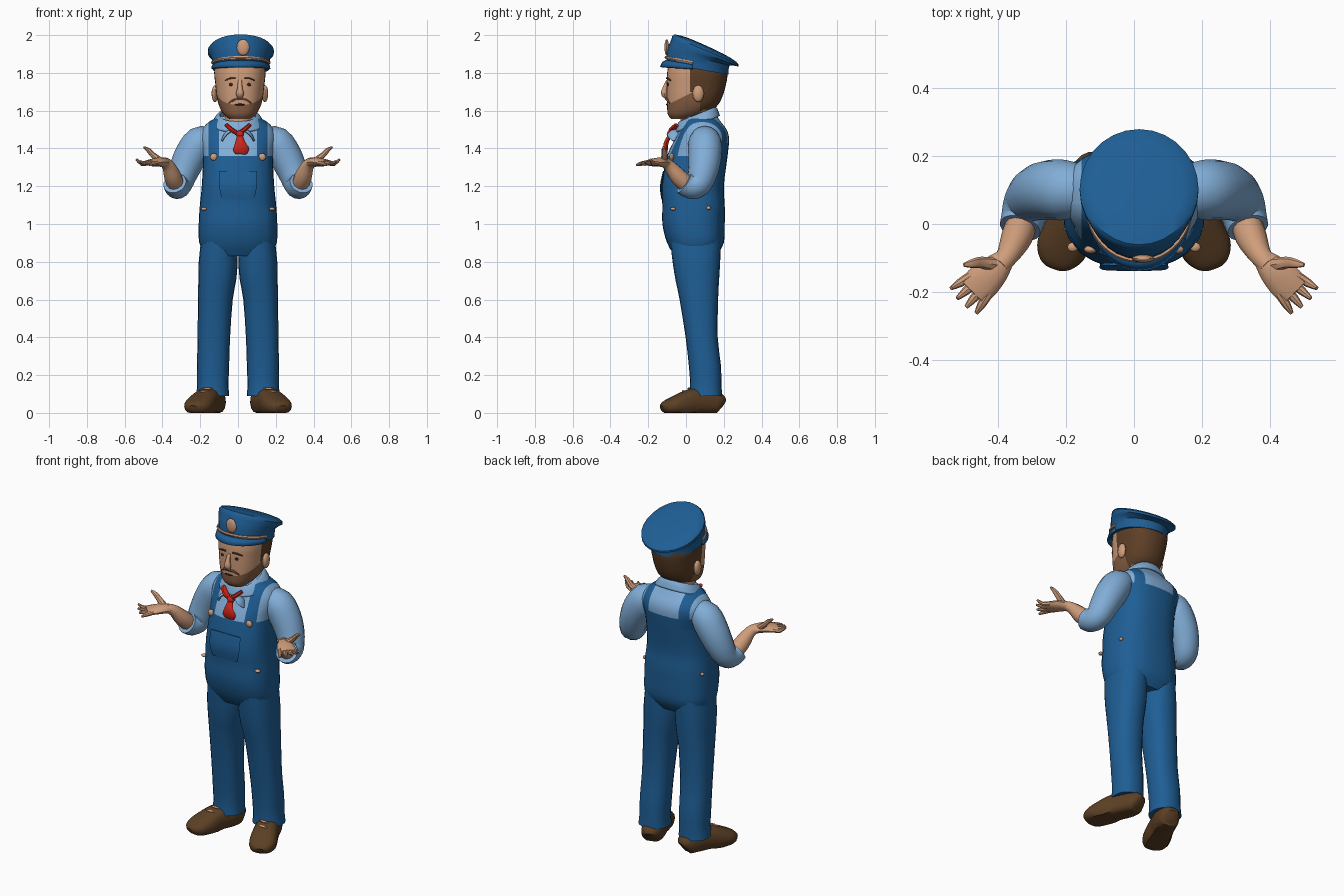
import bpy, bmesh, math
from mathutils import Vector

def material(name, rgb):
    m = bpy.data.materials.new(name)
    m.diffuse_color = (*rgb, 1)
    return m

BLUE = material("denim blue", (0.013, 0.112, 0.30))
SHIRT = material("light blue", (0.22, 0.42, 0.68))
SKIN = material("skin", (0.63, 0.34, 0.20))
HAIR = material("hair brown", (0.11, 0.05, 0.02))
BEARD = material("beard brown", (0.25, 0.115, 0.06))
SHOE = material("shoe brown", (0.105, 0.05, 0.018))
RED = material("red", (0.62, 0.018, 0.01))
DARK = material("dark brown", (0.035, 0.018, 0.01))

def finish(bm, name, mats, mirror=False):
    bmesh.ops.recalc_face_normals(bm, faces=bm.faces)
    me = bpy.data.meshes.new(name)
    bm.to_mesh(me)
    bm.free()
    for m in mats if isinstance(mats, list) else [mats]:
        me.materials.append(m)
    ob = bpy.data.objects.new(name, me)
    bpy.context.collection.objects.link(ob)
    if mirror:
        mod = ob.modifiers.new("mirror", 'MIRROR')
        mod.use_mirror_merge = False
    return ob

def spline(pts, k):
    """Catmull-Rom resampling of tuples of any length."""
    out = []
    for i in range(len(pts) - 1):
        a, b, c, d = pts[max(i - 1, 0)], pts[i], pts[i + 1], pts[min(i + 2, len(pts) - 1)]
        for j in range(k):
            t = j / k
            out.append(tuple(0.5 * (2 * q + (r - p) * t + (2 * p - 5 * q + 4 * r - s) * t * t
                                    + (3 * q - p - 3 * r + s) * t ** 3)
                             for p, q, r, s in zip(a, b, c, d)))
    return out + [tuple(pts[-1])]

def skin(rings, closed=True, caps=True):
    bm = bmesh.new()
    vs = [[bm.verts.new(p) for p in r] for r in rings]
    n = len(vs[0])
    for a, b in zip(vs, vs[1:]):
        for i in range(n if closed else n - 1):
            j = (i + 1) % n
            bm.faces.new((a[i], a[j], b[j], b[i]))
    if caps:
        bm.faces.new(vs[0])
        bm.faces.new(vs[-1])
    return bm

def oval(i, n, e):
    a = 2 * math.pi * i / n
    c, s = math.cos(a), math.sin(a)
    return math.copysign(abs(c) ** (2 / e), c), math.copysign(abs(s) ** (2 / e), s)

def loft(pts, n=24, k=3, e=2.3, caps=True):
    """Level rings (cx, cy, z, rx, ry, tilt)."""
    rings = []
    for cx, cy, z, rx, ry, tilt in spline([tuple(p) + (0,) * (6 - len(p)) for p in pts], k):
        o = [oval(i, n, e) for i in range(n)]
        rings.append([(cx + u * rx, cy + v * ry, z + tilt * v * ry) for u, v in o])
    return skin(rings, caps=caps)

def sweep(name, pts, mat, n=12, k=3, e=2.0, mirror=False, floor=False):
    """Tube through (x, y, z, half width, half height)."""
    ps = spline(pts, k)
    c = [Vector(p[:3]) for p in ps]
    rings, prev = [], None
    for i, p in enumerate(ps):
        t = (c[min(i + 1, len(c) - 1)] - c[max(i - 1, 0)]).normalized()
        if prev is None:
            side = t.cross((0, 0, 1)) if abs(t.z) < 0.85 else Vector((1, 0, 0))
        else:
            side = prev.rotation_difference(t) @ side
        side = (side - t * side.dot(t)).normalized()
        up, prev = side.cross(t), t
        ring = [c[i] + side * u * p[3] + up * v * p[4] for u, v in (oval(j, n, e) for j in range(n))]
        if floor:
            ring = [(q.x, q.y, max(q.z, 0)) for q in ring]
        rings.append(ring)
    return finish(skin(rings), name, mat, mirror)

def ball(name, loc, size, mat, mirror=False):
    bm = bmesh.new()
    bmesh.ops.create_uvsphere(bm, u_segments=12, v_segments=8, radius=1)
    for v in bm.verts:
        v.co = Vector(a * b + c for a, b, c in zip(v.co, size, loc))
    return finish(bm, name, mat, mirror)

def cut(bm, co, no):
    bmesh.ops.bisect_plane(bm, geom=bm.verts[:] + bm.edges[:] + bm.faces[:], plane_co=co, plane_no=no)

# torso: overalls with bib and straps over the shirt
bm = loft([(0, .05, .83, .17, .11), (0, .05, .90, .205, .15), (0, .04, 1.0, .208, .165),
           (0, .04, 1.1, .202, .165), (0, .035, 1.2, .192, .165), (0, .06, 1.36, .185, .16),
           (0, .085, 1.45, .2, .143), (0, .09, 1.5, .19, .125), (0, .085, 1.54, .155, .10),
           (0, .08, 1.57, .10, .085)], n=32, e=2.5)
for x in (-.155, -.1, .1, .155):
    cut(bm, (x, 0, 0), (1, 0, 0))
for z in (1.36, 1.43):
    cut(bm, (0, 0, z), (0, 0, 1))
cut(bm, (0, .06, 0), (0, 1, 0))
for f in bm.faces:
    c = f.calc_center_median()
    blue = c.z < (1.36 if c.y < .06 else 1.43) or .1 < abs(c.x) < .155
    f.material_index = 0 if blue else 1
finish(bm, "torso", [BLUE, SHIRT])
sweep("bib_pocket", [(0, -.126, 1.13, .085, .004), (0, -.131, 1.2, .10, .007), (0, -.118, 1.28, .10, .004)],
      BLUE, e=3)

# trouser legs and shoes
finish(loft([(.10, .05, .92, .095, .135), (.105, .055, .8, .103, .126), (.11, .06, .7, .10, .115),
             (.12, .068, .6, .092, .102), (.128, .083, .4, .086, .085), (.132, .1, .25, .085, .085),
             (.133, .105, .15, .083, .083), (.135, .105, .09, .088, .086)], n=20, k=2),
       "trouser_leg", BLUE, True)
sweep("shoe", [(.112, .188, .04, .03, .035), (.118, .17, .05, .055, .055), (.135, .11, .06, .066, .07),
               (.165, .04, .06, .068, .07), (.19, -.02, .045, .075, .062), (.215, -.075, .035, .074, .045),
               (.23, -.11, .028, .055, .032), (.236, -.125, .022, .03, .018)],
      SHOE, n=16, e=2.6, mirror=True, floor=True)
for i, y in enumerate((.015, -.015)):
    ball(f"shoe_lace_{i}", (.17 - y * .5, y, .122 + y * .5), (.03, .007, .006), SKIN, True)

# sleeves, forearms and open hands
sweep("sleeve", [(.14, .1, 1.44, .07, .07), (.2, .1, 1.43, .088, .088), (.25, .1, 1.36, .088, .088),
                 (.288, .09, 1.28, .08, .08), (.313, .065, 1.21, .07, .07), (.325, .02, 1.2, .066, .066),
                 (.335, -.012, 1.217, .062, .062)], SHIRT, n=16, mirror=True)
sweep("forearm", [(.325, .02, 1.195, .044, .044), (.345, -.04, 1.25, .046, .046),
                  (.37, -.09, 1.31, .034, .032), (.395, -.12, 1.328, .03, .026)], SKIN, mirror=True)
sweep("palm", [(.375, -.097, 1.32, .028, .024), (.41, -.135, 1.328, .045, .025),
               (.45, -.175, 1.325, .053, .02), (.475, -.20, 1.325, .045, .012)], SKIN, mirror=True)
for i, s in enumerate((-.037, -.013, .013, .037)):
    x, y = .452 + .7 * s, -.177 + .7 * s
    d = .058 - abs(s) * .25
    sweep(f"finger_{i}", [(x, y, 1.325, .014, .013), (x + d * .55 + s * .15, y - d * .55 + s * .15, 1.32, .013, .012),
                          (x + d + s * .3, y - d + s * .3, 1.327 + s * .4, .006, .006)],
          SKIN, n=8, k=2, mirror=True)
sweep("thumb", [(.405, -.12, 1.33, .022, .02), (.45, -.113, 1.365, .017, .015), (.475, -.116, 1.392, .014, .012),
                (.5, -.12, 1.407, .006, .005)], SKIN, n=8, k=2, mirror=True)

# neck, collar and neckerchief
finish(loft([(0, .05, 1.48, .085, .08), (0, .045, 1.56, .078, .075), (0, .045, 1.64, .08, .08)]), "neck", SKIN)
ob = finish(loft([(0, .06, 1.53, .14, .12, .35), (0, .06, 1.565, .118, .108, .38), (0, .06, 1.582, .1, .097, .4)],
                 caps=False), "collar", SHIRT)
ob.modifiers.new("thickness", 'SOLIDIFY').thickness = .012
sweep("collar_flap", [(.03, -.062, 1.50, .008, .012), (.065, -.07, 1.475, .03, .008),
                      (.085, -.065, 1.44, .006, .005)], SHIRT, n=8, mirror=True)
ball("neckerchief_knot", (.01, -.082, 1.475), (.022, .02, .02), RED)
sweep("neckerchief_side", [(.005, -.08, 1.48, .012, .012), (.035, -.072, 1.50, .02, .012),
                           (.062, -.05, 1.525, .012, .01)], RED, n=8, mirror=True)
sweep("neckerchief_tail", [(.01, -.085, 1.47, .014, .01), (.012, -.105, 1.43, .028, .013),
                           (.016, -.108, 1.395, .042, .012), (.016, -.106, 1.37, .03, .006)], RED, n=10)

# head with hair and beard areas
bm = loft([(.01, -.03, 1.555, .055, .048), (.01, -.003, 1.58, .085, .093), (.01, .03, 1.62, .108, .13),
           (.01, .045, 1.67, .122, .146), (.01, .055, 1.74, .13, .157), (.01, .06, 1.80, .136, .16),
           (.01, .06, 1.86, .13, .15)], n=32)
for y in (.02, .075):
    cut(bm, (0, y, 0), (0, 1, 0))
cut(bm, (0, 0, 1.70), (0, 0, 1))
cut(bm, (0, -.06, 1.65), (0, -.5, 1))
for f in bm.faces:
    c = f.calc_center_median()
    if c.z > 1.6 and (c.y > .075 or (c.y > .02 and c.z > 1.70)):
        f.material_index = 1
    elif c.z > 1.56 and c.y < .075 and c.z < 1.65 + .5 * (c.y + .06):
        f.material_index = 2
finish(bm, "head", [SKIN, HAIR, BEARD])
for s in (-1, 1):
    side = "left" if s > 0 else "right"
    ball(side + "_ear", (.01 + s * .132, .065, 1.69), (.018, .03, .045), SKIN)
    ball(side + "_eye", (.01 + s * .048, -.095, 1.738), (.011, .005, .008), DARK)
    sweep(side + "_brow", [(.01 + s * .022, -.102, 1.772, .004, .005), (.01 + s * .05, -.099, 1.772, .004, .006),
                           (.01 + s * .078, -.082, 1.76, .004, .004)], HAIR, n=6)
    sweep(side + "_moustache", [(.01, -.106, 1.662, .005, .007), (.01 + s * .03, -.101, 1.66, .006, .008),
                                (.01 + s * .06, -.086, 1.64, .004, .005)], BEARD, n=6)
sweep("nose", [(.01, -.10, 1.76, .01, .006), (.01, -.112, 1.72, .014, .013), (.01, -.116, 1.69, .021, .017),
               (.01, -.105, 1.668, .014, .008)], SKIN, n=10)
ball("mouth", (.01, -.1, 1.632), (.028, .005, .005), DARK)

# cap: tilted crown, visor, cord and badge
HX = .015
finish(loft([(HX, .06, 1.82, .15, .165, -.18), (HX, .065, 1.88, .155, .165, -.25),
             (HX, .10, 1.905, .175, .178, -.40), (HX, .102, 1.932, .163, .163, -.44),
             (HX, .105, 1.943, .09, .09, -.45), (HX, .105, 1.945, .01, .01, -.45)], n=28, k=2, e=2.0),
       "cap_crown", BLUE)
arc = [math.radians(188 + 164 * i / 20) for i in range(21)]
ring = lambda rx, ry, z, t: [(HX + rx * math.cos(a), .06 + ry * math.sin(a), z + t * ry * math.sin(a)) for a in arc]
ob = finish(skin([ring(.148, .16, 1.84, -.19), ring(.155, .185, 1.835, -.13), ring(.158, .198, 1.818, -.08)],
                 closed=False, caps=False), "cap_visor", BLUE)
ob.modifiers.new("thickness", 'SOLIDIFY').thickness = .012
sweep("cap_cord", [p + (.007, .008) for p in ring(.153, .167, 1.85, -.19)], SKIN, n=6, k=1)
ball("cap_badge", (HX + .012, -.102, 1.935), (.034, .012, .043), SKIN)

# strap buckles and side buttons
ball("strap_buckle", (.128, -.075, 1.355), (.02, .012, .02), SKIN, True)
ball("front_button", (.18, -.068, 1.08), (.016, .014, .009), SKIN, True)
ball("back_button", (.194, .12, 1.085), (.01, .012, .01), SKIN, True)

bpy.ops.object.select_all(action='SELECT')
bpy.context.view_layer.objects.active = ob
bpy.ops.object.shade_smooth_by_angle(angle=math.radians(40))
